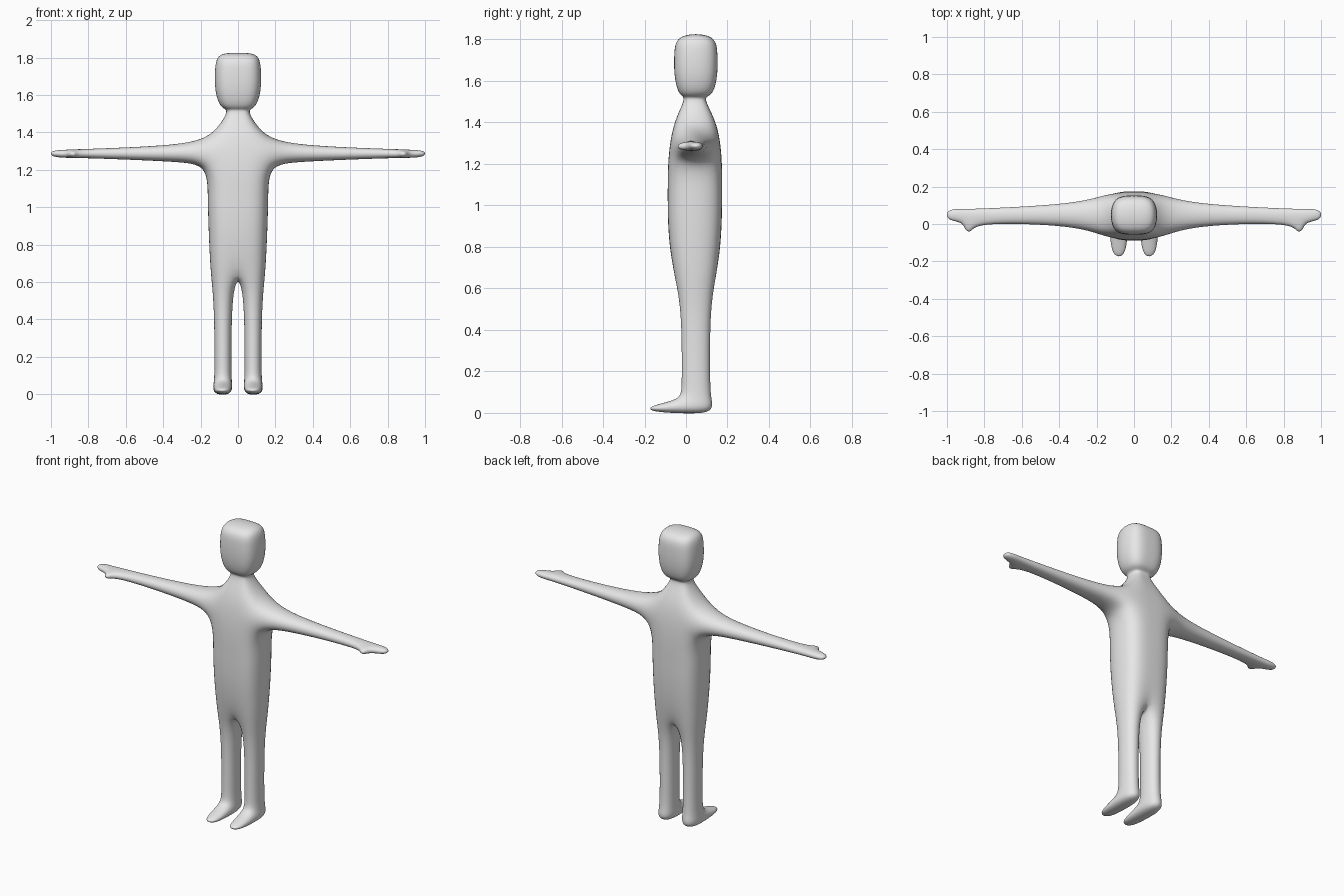
import bpy
import bmesh

old = bpy.data.objects.get("Cube")
if old:
    bpy.data.objects.remove(old, do_unlink=True)

FRONT, OUTER, BACK, INNER = range(4)
bm = bmesh.new()


def level(z, x0, x1, y0, y1):
    """Four-cornered horizontal ring."""
    return [bm.verts.new((x, y, z))
            for x, y in ((x0, y0), (x1, y0), (x1, y1), (x0, y1))]


def bridge(a, b, skip=()):
    """Join two rings with quads, leaving chosen sides open."""
    for i in range(4):
        if i not in skip:
            j = (i + 1) % 4
            bm.faces.new((a[i], a[j], b[j], b[i]))


def side_face(a, b, side):
    """Ring around an open side between two levels."""
    j = (side + 1) % 4
    return [a[side], a[j], b[j], b[side]]


# Torso, neck and head: height, half width, front, back
trunk_profile = [
    (0.645, 0.153, -0.06, 0.15),
    (0.88, 0.164, -0.088, 0.173),
    (1.05, 0.169, -0.088, 0.174),
    (1.22, 0.170, -0.088, 0.175),   # armpit
    (1.38, 0.150, -0.066, 0.156),   # shoulder
    (1.48, 0.072, -0.02, 0.105),
    (1.525, 0.058, -0.005, 0.088),  # neck
    (1.532, 0.100, -0.035, 0.13),   # jaw
    (1.62, 0.130, -0.058, 0.153),
    (1.74, 0.130, -0.058, 0.153),
    (1.829, 0.115, -0.045, 0.14),
]
trunk = [level(z, 0, w, f, b) for z, w, f, b in trunk_profile]
ARMPIT = 3
for i in range(len(trunk) - 1):
    bridge(trunk[i], trunk[i + 1],
           (INNER, OUTER) if i == ARMPIT else (INNER,))
bm.faces.new(trunk[-1])

# Leg down to the sole, open at the front for the foot
leg_profile = [
    (0.49, 0.031, 0.131, -0.026, 0.121),
    (0.12, 0.031, 0.129, -0.026, 0.121),
    (0.066, 0.029, 0.133, -0.03, 0.13),
    (-0.006, 0.028, 0.138, -0.03, 0.14),
]
leg = [trunk[0]] + [level(*p) for p in leg_profile]
for i in range(len(leg) - 1):
    bridge(leg[i], leg[i + 1], (FRONT,) if i == len(leg) - 2 else ())
bm.faces.new(leg[-1])

# Toe drawn forward from the foot opening
opening = side_face(leg[-1], leg[-2], FRONT)
toe = [bm.verts.new((x, -0.185, z))
       for x, z in ((0.04, 0.006), (0.122, 0.006), (0.122, 0.034), (0.04, 0.034))]
bridge(opening, toe)
bm.faces.new(toe)

# Arm and hand: distance out, front, back, bottom, top
arm_profile = [
    (0.31, -0.012, 0.112, 1.24, 1.334),
    (0.845, 0.007, 0.083, 1.263, 1.312),
    (0.915, 0.010, 0.084, 1.262, 1.309),
    (1.008, 0.016, 0.082, 1.268, 1.306),
]
arm = [side_face(trunk[ARMPIT], trunk[ARMPIT + 1], OUTER)]
for x, f, b, lo, hi in arm_profile:
    arm.append([bm.verts.new((x, y, z))
                for y, z in ((f, lo), (b, lo), (b, hi), (f, hi))])
WRIST, THUMB_SIDE = 2, 3
for i in range(len(arm) - 1):
    bridge(arm[i], arm[i + 1], (THUMB_SIDE,) if i == WRIST else ())
bm.faces.new(arm[-1])

# Thumb drawn forward from the hand
opening = side_face(arm[WRIST], arm[WRIST + 1], THUMB_SIDE)
thumb = [bm.verts.new((x, -0.044, z))
         for x, z in ((0.864, 1.298), (0.864, 1.27), (0.902, 1.27), (0.902, 1.298))]
bridge(opening, thumb)
bm.faces.new(thumb)

bmesh.ops.recalc_face_normals(bm, faces=bm.faces[:])
for face in bm.faces:
    face.smooth = True
mesh = bpy.data.meshes.new("body")
bm.to_mesh(mesh)
bm.free()
body = bpy.data.objects.new("body", mesh)
bpy.context.collection.objects.link(body)

# Plain grey surface
grey = bpy.data.materials.new("plain_grey")
grey.use_nodes = True
colour = (0.8, 0.8, 0.8, 1)
grey.diffuse_color = colour
grey.node_tree.nodes["Principled BSDF"].inputs["Base Color"].default_value = colour
mesh.materials.append(grey)

# Mirror the half body, then round it
mirror = body.modifiers.new("mirror", "MIRROR")
mirror.use_clip = True
rounding = body.modifiers.new("rounding", "SUBSURF")
rounding.levels = rounding.render_levels = 3
